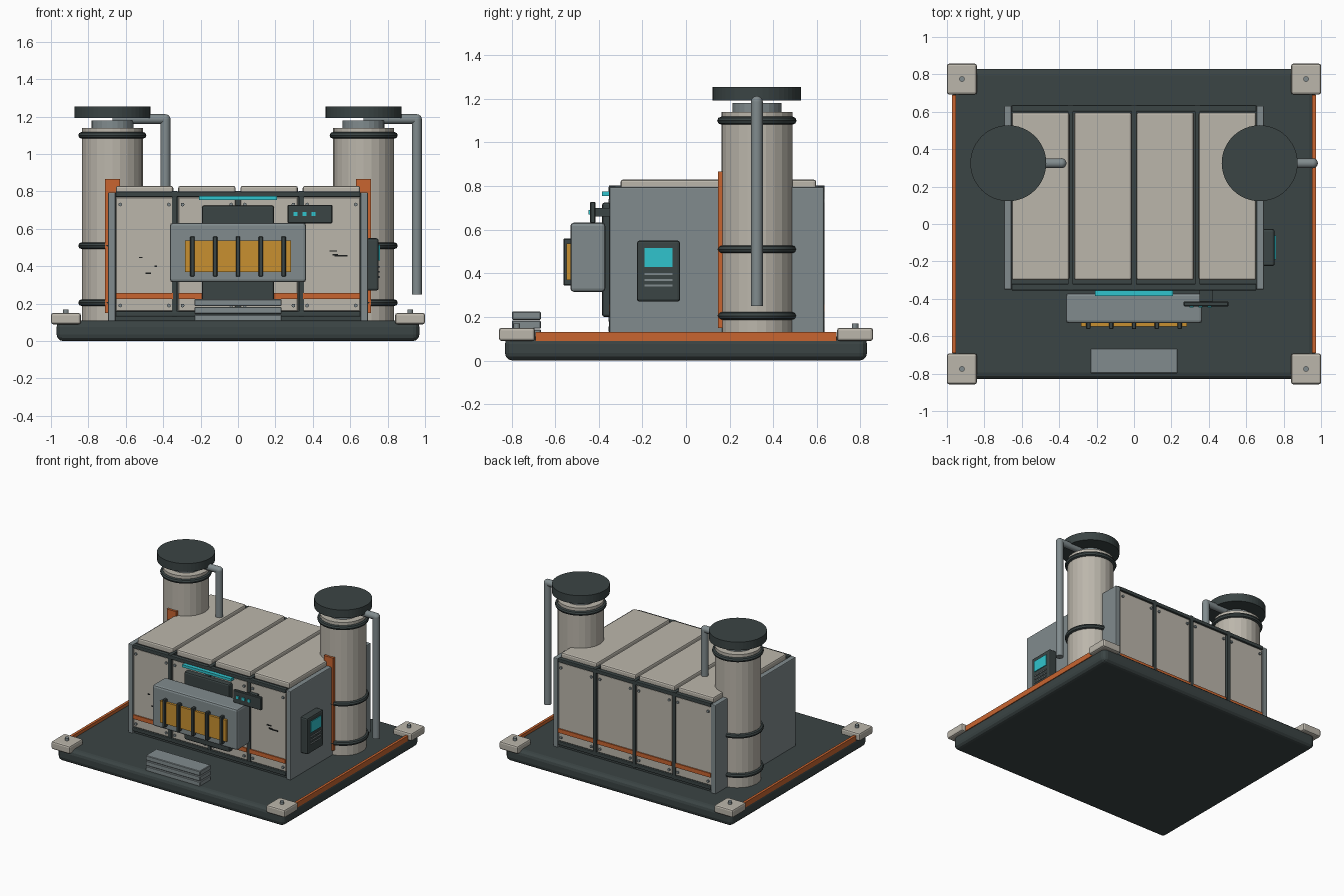
import bpy
import bmesh
from mathutils import Matrix, Vector

cube = bpy.data.objects.get("Cube")
if cube:
    bpy.data.objects.remove(cube, do_unlink=True)


def material(name, r, g, b):
    m = bpy.data.materials.new(name)
    m.use_nodes = True
    m.diffuse_color = (r, g, b, 1)
    m.node_tree.nodes["Principled BSDF"].inputs["Base Color"].default_value = (r, g, b, 1)
    return m


BEIGE = material("warm_beige", 0.5, 0.47, 0.41)
DARK = material("dark_slate", 0.043, 0.058, 0.058)
GREY = material("steel_grey", 0.22, 0.26, 0.27)
ORANGE = material("safety_orange", 0.58, 0.13, 0.03)
AMBER = material("amber_glow", 0.58, 0.28, 0.03)
CYAN = material("cyan_light", 0.03, 0.55, 0.61)
BLACK = material("scuff_black", 0.01, 0.012, 0.012)


def finish(name, bm, mat, smooth=False):
    mesh = bpy.data.meshes.new(name)
    bm.to_mesh(mesh)
    bm.free()
    mesh.materials.append(mat)
    ob = bpy.data.objects.new(name, mesh)
    bpy.context.collection.objects.link(ob)
    if smooth:
        bpy.ops.object.select_all(action='DESELECT')
        ob.select_set(True)
        bpy.context.view_layer.objects.active = ob
        bpy.ops.object.shade_smooth_by_angle()
    return ob


def box(name, mat, xs, ys, zs, bevel=0.0, segments=2):
    """Box between pairs of x, y and z limits."""
    bm = bmesh.new()
    bmesh.ops.create_cube(bm, size=1)
    for v in bm.verts:
        v.co = [(a + b) / 2 + c * (b - a) for c, (a, b) in zip(v.co, (xs, ys, zs))]
    if bevel:
        bmesh.ops.bevel(bm, geom=bm.edges[:], offset=bevel, segments=segments,
                        profile=0.5, affect='EDGES')
    return finish(name, bm, mat)


def rod(name, mat, start, end, radius, sides=24, smooth=False):
    """Cylinder between two points."""
    a, b = Vector(start), Vector(end)
    bm = bmesh.new()
    turn = (b - a).to_track_quat('Z', 'Y').to_matrix().to_4x4()
    bmesh.ops.create_cone(bm, cap_ends=True, segments=sides, radius1=radius, radius2=radius,
                          depth=(b - a).length, matrix=Matrix.Translation((a + b) / 2) @ turn)
    return finish(name, bm, mat, smooth)


def ring(name, mat, centre, major, minor):
    bpy.ops.mesh.primitive_torus_add(location=centre, major_radius=major, minor_radius=minor,
                                     major_segments=32, minor_segments=8)
    ob = bpy.context.object
    ob.name = name
    ob.data.materials.append(mat)
    bpy.ops.object.shade_smooth_by_angle()


def span(centre, size):
    return centre - size / 2, centre + size / 2


# Base slab with corner feet and edge strips
box("base", DARK, (-0.97, 0.97), (-0.83, 0.83), (0, 0.11), 0.035, 3)
for sx in (-1, 1):
    for sy in (-1, 1):
        cx, cy = sx * 0.92, sy * 0.775
        box("corner_block", BEIGE, span(cx, 0.16), span(cy, 0.165), (0.09, 0.15), 0.012)
        rod("corner_bolt", GREY, (cx, cy, 0.14), (cx, cy, 0.17), 0.015, 12)
    box("edge_strip", ORANGE, span(sx * 0.962, 0.02), (-0.69, 0.69), (0.09, 0.13))

# Housing: dark core, side plates and frame hoops
box("housing_core", DARK, (-0.665, 0.665), (-0.335, 0.615), (0.1, 0.785))
for sx in (-1, 1):
    box("side_plate", GREY, span(sx * 0.675, 0.04), (-0.35, 0.632), (0.105, 0.795), 0.006)
for i in (-1, 0, 1):
    box("frame_rib", DARK, span(i * 0.34, 0.026), (-0.352, 0.635), (0.13, 0.802))
for sy, y in ((-1, -0.338), (1, 0.618)):
    for z in (0.145, 0.785):
        box("frame_rail", DARK, (-0.655, 0.655), span(y, 0.034), span(z, 0.028), 0.005)

# Four bays: wall panels, stripes, bolts and roof panels
for i in range(4):
    cx = (i - 1.5) * 0.333
    box("roof_panel", BEIGE, span(cx, 0.307), (-0.3, 0.597), (0.78, 0.83), 0.012)
    for sy, y in ((-1, -0.345), (1, 0.625)):
        box("wall_panel", BEIGE, span(cx, 0.308), sorted((y, y - sy * 0.03)), (0.16, 0.77), 0.004, 1)
        box("wall_stripe", ORANGE, span(cx, 0.304), sorted((y, y + sy * 0.009)), (0.225, 0.257))
        for dx in (-0.13, 0.13):
            for z in (0.19, 0.73):
                rod("panel_bolt", GREY, (cx + dx, y, z), (cx + dx, y + sy * 0.01, z), 0.01, 8)

# Two tanks with rings, caps, mounting plates and side pipes
for sx in (-1, 1):
    cx, cy = sx * 0.672, 0.325
    rod("tank", BEIGE, (cx, cy, 0.105), (cx, cy, 1.14), 0.163, 24)
    rod("tank_neck", GREY, (cx, cy, 1.13), (cx, cy, 1.18), 0.112, 24)
    rod("tank_cap", DARK, (cx, cy, 1.192), (cx, cy, 1.255), 0.203, 48)
    for z in (0.205, 0.51, 1.1):
        ring("tank_ring", DARK, (cx, cy, z), 0.164, 0.018)
    box("tank_plate", ORANGE, span(cx, 0.08), (0.147, 0.175), (0.15, 0.867))
    px = cx + 0.284
    rod("pipe_arm", GREY, (cx, cy, 1.187), (px, cy, 1.187), 0.026, 16, True)
    rod("pipe_drop", GREY, (px, cy, 0.25), (px, cy, 1.185), 0.027, 16, True)
    bm = bmesh.new()
    bmesh.ops.create_uvsphere(bm, u_segments=16, v_segments=8, radius=0.027,
                              matrix=Matrix.Translation((px, cy, 1.186)))
    finish("pipe_elbow", bm, GREY, True)

# Front hatch: backing plate, grey hood, amber window with bars, light strip
box("hatch_back", DARK, (-0.193, 0.193), (-0.385, -0.33), (0.2, 0.725), 0.012)
box("hatch_hood", GREY, (-0.364, 0.364), (-0.53, -0.37), (0.315, 0.632), 0.015)
box("hatch_window", AMBER, (-0.283, 0.283), (-0.548, -0.52), (0.37, 0.537))
for i in range(-2, 3):
    box("window_bar", DARK, span(i * 0.122, 0.024), (-0.562, -0.525), (0.345, 0.56), 0.004, 1)
box("light_strip", CYAN, (-0.208, 0.208), (-0.385, -0.34), (0.755, 0.775))

# Front control panel with three indicators
box("control_panel", DARK, (0.265, 0.505), (-0.44, -0.415), (0.63, 0.728), 0.004, 1)
box("control_mount", DARK, (0.35, 0.42), (-0.42, -0.34), (0.66, 0.7))
for i in range(3):
    box("indicator", CYAN, span(0.307 + i * 0.048, 0.022), (-0.446, -0.435), span(0.68, 0.022))

# Side terminal on the left wall
box("terminal", DARK, (0.685, 0.752), (-0.225, -0.027), (0.27, 0.55), 0.012)
box("terminal_screen", CYAN, (0.748, 0.758), (-0.19, -0.062), (0.43, 0.515))
for z in (0.397, 0.37, 0.343):
    box("terminal_key_row", GREY, (0.748, 0.758), (-0.19, -0.062), span(z, 0.009))

# Front step of three slabs
for i in range(3):
    box("step_slab", GREY, (-0.233, 0.233), (-0.798, -0.665), (0.105 + i * 0.041, 0.142 + i * 0.041), 0.004, 1)

# Small scuffs on the front panels
for x, z, w in ((0.51, 0.482, 0.04), (0.55, 0.456, 0.07), (0.52, 0.461, 0.03),
                (-0.52, 0.447, 0.02), (-0.48, 0.362, 0.03), (-0.44, 0.4, 0.015)):
    box("scuff", BLACK, span(x, w), (-0.35, -0.342), span(z, 0.007))
